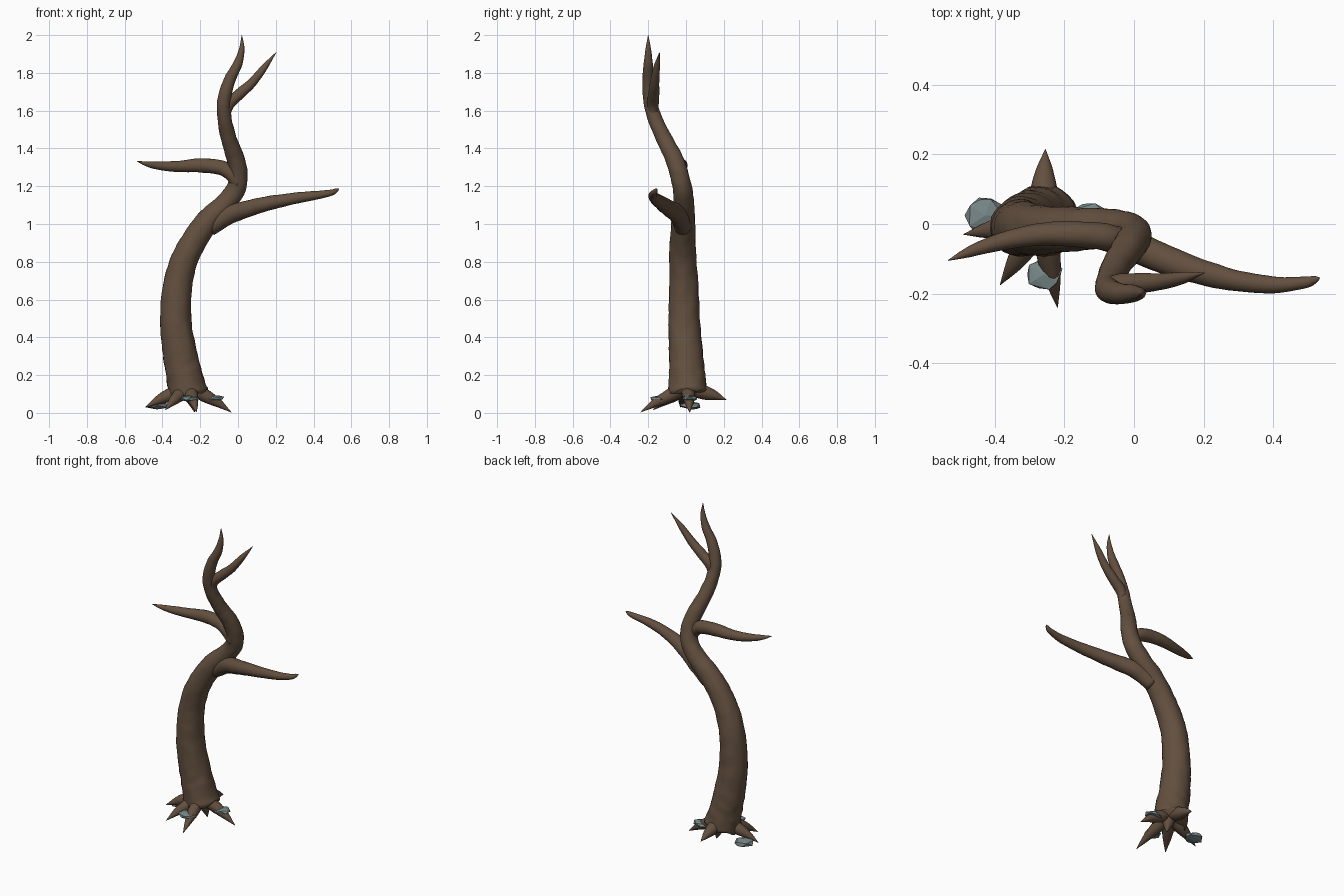
import bpy, bmesh, math, random
from mathutils import Vector, noise

random.seed(4)
cube = bpy.data.objects.get("Cube")
if cube:
    bpy.data.objects.remove(cube)


def material(name, rgb):
    m = bpy.data.materials.new(name)
    m.use_nodes = True
    m.diffuse_color = (*rgb, 1)
    bsdf = m.node_tree.nodes["Principled BSDF"]
    bsdf.inputs["Base Color"].default_value = (*rgb, 1)
    bsdf.inputs["Roughness"].default_value = 0.9
    return m


BARK = material("brown bark", (0.125, 0.08, 0.05))
STONE = material("blue grey stone", (0.19, 0.245, 0.25))


def finish(name, bm, mat, smooth):
    bmesh.ops.recalc_face_normals(bm, faces=bm.faces)
    mesh = bpy.data.meshes.new(name)
    bm.to_mesh(mesh)
    bm.free()
    mesh.materials.append(mat)
    mesh.polygons.foreach_set("use_smooth", [smooth] * len(mesh.polygons))
    obj = bpy.data.objects.new(name, mesh)
    bpy.context.collection.objects.link(obj)
    return obj


def spline(points, steps):
    """Catmull-Rom through (x, y, z, radius) points."""
    p = [Vector(q) for q in points]
    p = [2 * p[0] - p[1]] + p + [2 * p[-1] - p[-2]]
    out = []
    for a, b, c, d in zip(p, p[1:], p[2:], p[3:]):
        for i in range(steps):
            t = i / steps
            out.append(0.5 * (2 * b + (c - a) * t + (2 * a - 5 * b + 4 * c - d) * t * t
                              + (3 * b - a - 3 * c + d) * t ** 3))
    return out + [p[-2]]


def limb(name, points, sides=20, steps=6, rough=0.06, ragged=0.0):
    """Tapered tube with gently uneven bark."""
    path = spline(points, steps)
    centres = [q.to_3d() for q in path]
    bm = bmesh.new()
    rings = []
    normal = None
    for i, c in enumerate(centres):
        tangent = (centres[min(i + 1, len(path) - 1)] - centres[max(i - 1, 0)]).normalized()
        if normal is None:
            normal = tangent.orthogonal()
        normal = (normal - tangent * normal.dot(tangent)).normalized()
        side = tangent.cross(normal)
        ring = []
        for k in range(sides):
            a = math.tau * k / sides
            out = normal * math.cos(a) + side * math.sin(a)
            bump = 1 + rough * noise.noise((c + out * path[i].w) * 22)
            co = c + out * max(path[i].w, 0.001) * bump
            if i == 0:
                co.z += ragged * math.sin(a * 5)
            ring.append(bm.verts.new(co))
        rings.append(ring)
    for r, s in zip(rings, rings[1:]):
        for k in range(sides):
            j = (k + 1) % sides
            bm.faces.new((r[k], r[j], s[j], s[k]))
    bm.faces.new(rings[0][::-1])
    bm.faces.new(rings[-1])
    return finish(name, bm, BARK, True)


# Trunk sweeping up into the main top twig
limb("trunk", [
    (-0.262, 0.01, 0.1, 0.105), (-0.285, 0.005, 0.2, 0.096), (-0.308, 0, 0.32, 0.09),
    (-0.33, -0.01, 0.5, 0.083), (-0.315, -0.012, 0.7, 0.076), (-0.262, -0.018, 0.86, 0.07),
    (-0.165, -0.015, 1.01, 0.063), (-0.075, -0.012, 1.1, 0.056), (-0.015, -0.018, 1.18, 0.052),
    (0.002, -0.035, 1.26, 0.049), (-0.014, -0.065, 1.35, 0.047), (-0.048, -0.115, 1.45, 0.042),
    (-0.07, -0.162, 1.55, 0.038), (-0.074, -0.19, 1.65, 0.036), (-0.045, -0.2, 1.76, 0.031),
    (0.0, -0.2, 1.85, 0.024), (0.02, -0.2, 1.93, 0.014), (0.02, -0.2, 2.0, 0.001)],
    sides=28, ragged=0.012)

# Branches
limb("top_fork_branch", [
    (-0.068, -0.175, 1.58, 0.025), (-0.045, -0.175, 1.64, 0.031), (0.01, -0.17, 1.69, 0.029),
    (0.08, -0.165, 1.755, 0.024), (0.14, -0.155, 1.83, 0.017), (0.203, -0.14, 1.91, 0.001)])
limb("left_branch", [
    (-0.15, -0.015, 0.98, 0.045), (-0.05, -0.04, 1.045, 0.048), (0.05, -0.085, 1.08, 0.044),
    (0.15, -0.125, 1.107, 0.039), (0.28, -0.16, 1.133, 0.031), (0.4, -0.175, 1.15, 0.024),
    (0.49, -0.168, 1.165, 0.017), (0.52, -0.16, 1.178, 0.011), (0.535, -0.155, 1.187, 0.001)])
limb("right_branch", [
    (0.0, -0.045, 1.21, 0.03), (-0.045, -0.045, 1.272, 0.038), (-0.1, -0.035, 1.3, 0.039),
    (-0.2, -0.028, 1.31, 0.037), (-0.3, -0.034, 1.305, 0.031), (-0.4, -0.055, 1.307, 0.024),
    (-0.48, -0.083, 1.318, 0.014), (-0.535, -0.105, 1.332, 0.001)])

# Roots spreading from under the trunk: tip position and thickness
roots = [((-0.035, 0.02, 0.003), 0.028), ((-0.22, -0.24, 0.004), 0.028),
         ((-0.49, -0.03, 0.03), 0.03), ((-0.385, -0.175, 0.015), 0.028),
         ((-0.255, 0.215, 0.068), 0.032), ((-0.23, 0.02, 0.004), 0.03)]
base = Vector((-0.262, 0.01, 0.13))
for n, (tip, r) in enumerate(roots):
    tip = Vector(tip)
    reach = tip - base
    path = []
    for t, drop, w in ((0.1, 0, 1.3), (0.4, 0.32, 1.25), (0.7, 0.62, 0.8), (1, 1, 0.03)):
        path.append((base.x + reach.x * t, base.y + reach.y * t, base.z + reach.z * drop, r * w))
    limb(f"root_{n + 1}", path, sides=12, steps=4)

# Faceted flat stones around the base: centre and half sizes
stones = [((-0.428, 0.025, 0.04), (0.06, 0.055, 0.022)),
          ((-0.26, -0.145, 0.075), (0.053, 0.047, 0.016)),
          ((-0.13, 0.02, 0.078), (0.06, 0.042, 0.016))]
for n, (centre, size) in enumerate(stones):
    bm = bmesh.new()
    bmesh.ops.create_icosphere(bm, subdivisions=1, radius=1)
    bmesh.ops.subdivide_edges(bm, edges=random.sample(list(bm.edges), 6), cuts=1)
    bmesh.ops.triangulate(bm, faces=bm.faces)
    for v in bm.verts:
        d = v.co.normalized() * random.uniform(0.95, 1.12)
        v.co = Vector(centre) + Vector([a * b for a, b in zip(d, size)])
    finish(f"stone_{n + 1}", bm, STONE, False)
